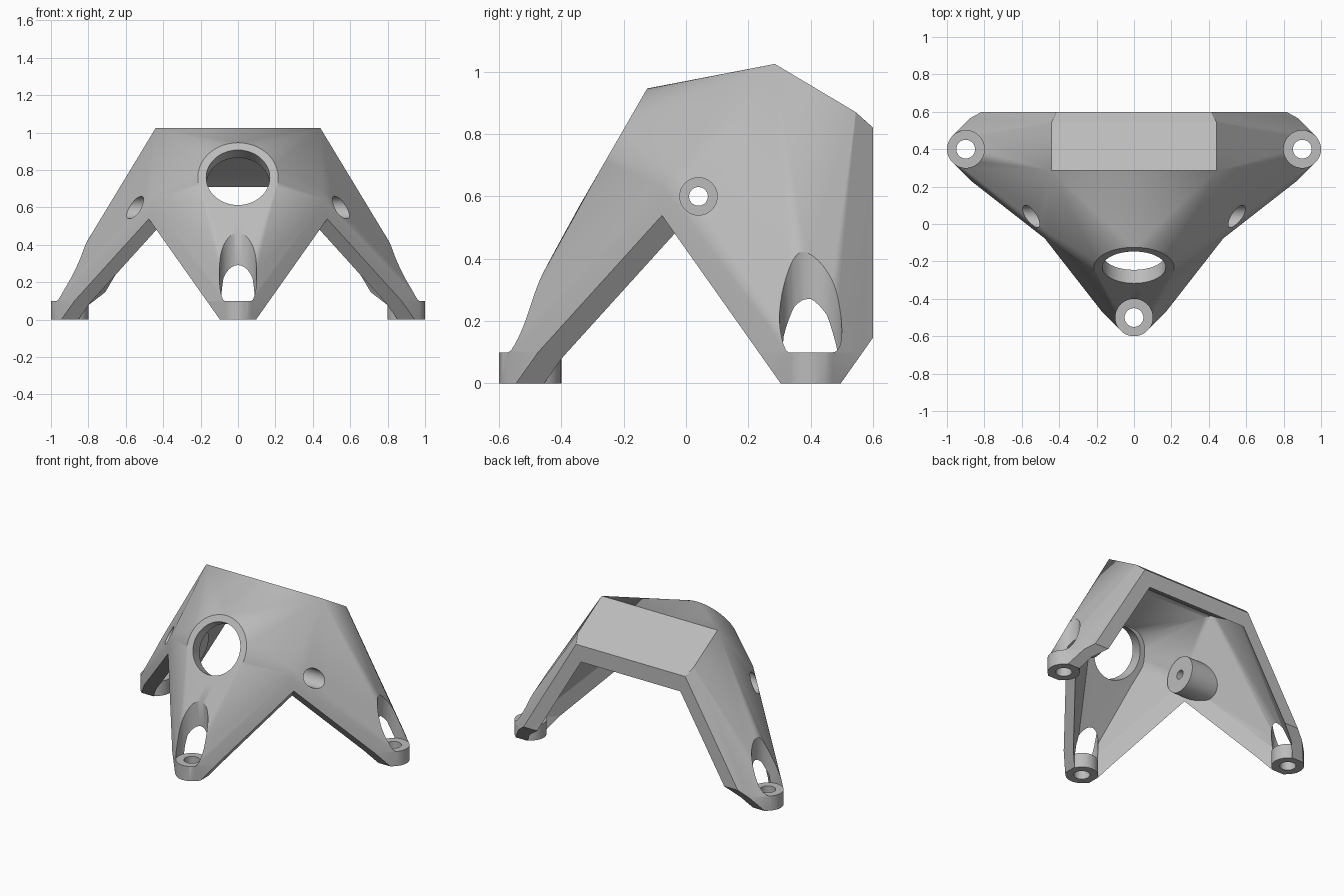
import bpy, bmesh, math
from mathutils import Vector, Matrix

old = bpy.data.objects.get("Cube")
if old:
    bpy.data.objects.remove(old, do_unlink=True)

grey = bpy.data.materials.new("plain grey")
grey.use_nodes = True
colour = (0.5, 0.5, 0.5, 1)
grey.diffuse_color = colour
grey.node_tree.nodes["Principled BSDF"].inputs["Base Color"].default_value = colour

SIDES = 48
FOOT_R, FOOT_H = 0.1, 0.1
BOSS_R, BOSS_IN, BOSS_OUT = 0.12, 0.335, 0.46
BACK = 0.6
UP = Vector((0, 0, 1))
CENTRE = Vector((0, 0.4, 0))
INSIDE = Vector((0, 0.4, 0.4))
FEET = [Vector(p) for p in ((0, -0.5, 0), (0.9, 0.4, 0), (-0.9, 0.4, 0))]
REAR = Vector((0, 1.3, 0))          # virtual fourth foot, trimmed off later
RING = Vector((0, -0.232, 0.76))
RING_AXIS = Vector((0, -math.sin(math.radians(60)), 0.5))


def to_object(name, bm):
    bmesh.ops.recalc_face_normals(bm, faces=bm.faces)
    mesh = bpy.data.meshes.new(name)
    bm.to_mesh(mesh)
    bm.free()
    mesh.materials.append(grey)
    ob = bpy.data.objects.new(name, mesh)
    bpy.context.collection.objects.link(ob)
    return ob


def hull_mesh(points):
    bm = bmesh.new()
    for p in points:
        bm.verts.new(p)
    bmesh.ops.remove_doubles(bm, verts=bm.verts, dist=0.0002)
    bmesh.ops.convex_hull(bm, input=bm.verts)
    loose = [v for v in bm.verts if not v.link_faces]
    bmesh.ops.delete(bm, geom=loose, context='VERTS')
    bmesh.ops.recalc_face_normals(bm, faces=bm.faces)
    return bm


def cylinder(name, start, end, radius):
    start, end = Vector(start), Vector(end)
    axis = end - start
    turn = axis.to_track_quat('Z', 'Y').to_matrix().to_4x4()
    bm = bmesh.new()
    bmesh.ops.create_cone(bm, cap_ends=True, segments=SIDES, radius1=radius,
                          radius2=radius, depth=axis.length,
                          matrix=Matrix.Translation((start + end) / 2) @ turn)
    return to_object(name, bm)


def side_cylinder(name, side, inner, outer, radius):
    return cylinder(name, (side * inner, 0.04, 0.6), (side * outer, 0.04, 0.6), radius)


def subtract(target, cutter):
    mod = target.modifiers.new("cut", 'BOOLEAN')
    mod.operation = 'DIFFERENCE'
    mod.solver = 'EXACT'
    mod.object = cutter
    bpy.context.view_layer.objects.active = target
    bpy.ops.object.modifier_apply(modifier=mod.name)
    bpy.data.objects.remove(cutter, do_unlink=True)


def circle(centre, axis, radius):
    turn = axis.to_track_quat('Z', 'Y')
    return [centre + turn @ Vector((math.cos(a), math.sin(a), 0)) * radius
            for a in (math.tau * i / SIDES for i in range(SIDES))]


# Outer body: hull over the feet, front ring, side bosses and tilted top plate
points = circle(RING, RING_AXIS, 0.215)
for foot in FEET + [REAR]:
    points += circle(foot, UP, FOOT_R)
    points += circle(foot + UP * FOOT_H, UP, FOOT_R)
for s in (-1, 1):
    points += circle(Vector((s * BOSS_OUT, 0.04, 0.6)), Vector((s, 0, 0)), BOSS_R)
    points += [Vector((s * 0.44, 0.285, 1.025)), Vector((s * 0.44, 0.545, 0.87))]
bm = hull_mesh(points)
bmesh.ops.dissolve_limit(bm, angle_limit=math.radians(0.3), verts=bm.verts, edges=bm.edges)

# Inner wall planes (normal, distance from INSIDE), thinner on diagonal walls
planes = [(-UP, 0.6)]
for f in bm.faces:
    no = f.normal.copy()
    reach = max(no.dot(p - INSIDE) for p in points)
    flush = abs(reach - no.dot(f.calc_center_median() - INSIDE)) < 0.003
    if no.z > -0.9 and f.calc_area() > 0.00002 and flush:
        planes.append((no, reach - 0.083 + 0.018 * min(1, 2 * abs(no.x * no.y))))

# Straight back cut
bmesh.ops.bisect_plane(bm, geom=bm.verts[:] + bm.edges[:] + bm.faces[:],
                       plane_co=(0, BACK, 0), plane_no=(0, 1, 0), clear_outer=True)
bmesh.ops.holes_fill(bm, edges=[e for e in bm.edges if e.is_boundary], sides=0)
body = to_object("tripod_bracket", bm)

# Cavity: the corners where inner planes meet, found through the dual hull
dual = hull_mesh([no / d for no, d in planes])
corners = [f.normal / f.normal.dot(f.verts[0].co) for f in dual.faces
           if abs(f.normal.dot(f.verts[0].co)) > 0.01]
dual.free()
corners = [INSIDE + c for c in corners if all(no.dot(c) < d + 0.002 for no, d in planes)]
bm = hull_mesh(corners)
cavity = to_object("cavity", bm)
for foot in FEET:
    subtract(cavity, cylinder("foot_keep", foot - UP * 0.5, foot + UP * FOOT_H, FOOT_R))
for s in (-1, 1):
    subtract(cavity, side_cylinder("boss_keep", s, BOSS_IN, 0.8, BOSS_R))
subtract(body, cavity)

# Notches between neighbouring legs: 45 degree pyramids widening outward
for sx in (-1, 1):
    for sy in (-1, 1):
        out = Vector((sx, sy, 0)).normalized()
        along = out.cross(UP)
        middle = CENTRE + out * 0.636
        base = middle + out * 0.4 - UP * 0.2
        bm = hull_mesh((middle - out * 0.7 - UP * 0.2, base + along * 1.1,
                        base - along * 1.1, base + UP * 1.1))
        subtract(body, to_object("notch", bm))

# Foot screw holes with clearance above each pad
for foot in FEET:
    subtract(body, cylinder("clearance", foot + UP * FOOT_H, foot + UP * 0.9, FOOT_R))
    subtract(body, cylinder("screw_hole", foot - UP * 0.2, foot + UP * 0.2, 0.05))

# Large front opening
subtract(body, cylinder("opening", RING - RING_AXIS * 0.3, RING + RING_AXIS * 0.3, 0.17))

# Side bores with a wide recess outside
for s in (-1, 1):
    subtract(body, side_cylinder("recess", s, 0.43, 0.9, 0.06))
    subtract(body, side_cylinder("bore", s, 0.2, 0.6, 0.03))

# Smooth curved walls, sharp rims, crisp rear corners of the top plate
bpy.ops.object.select_all(action='DESELECT')
body.select_set(True)
bpy.context.view_layer.objects.active = body
bpy.ops.object.shade_smooth_by_angle(angle=math.radians(30))
verts = body.data.vertices
for edge in body.data.edges:
    if any(verts[i].co.y > 0.5 and verts[i].co.z > 0.8 for i in edge.vertices):
        edge.use_edge_sharp = True
